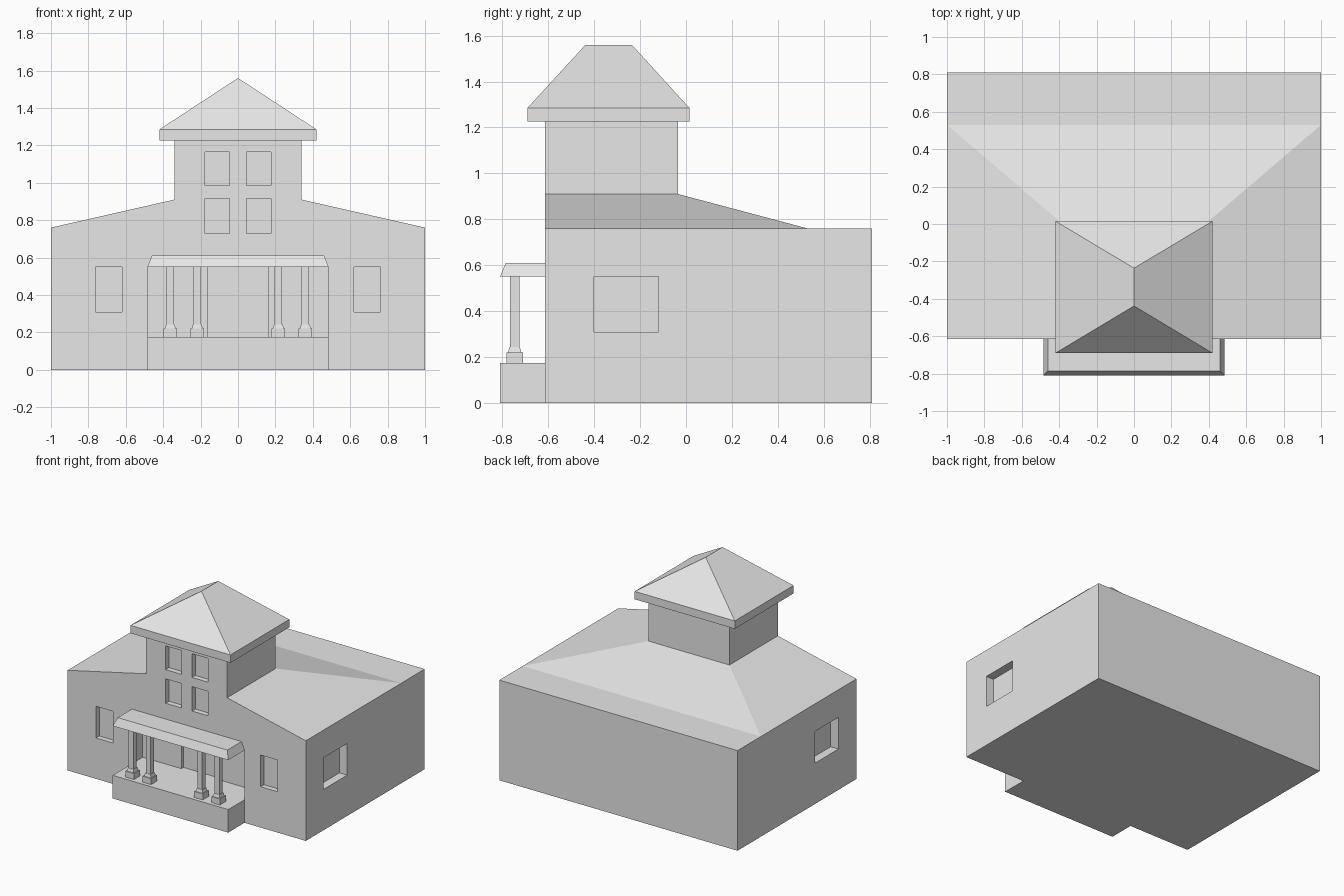
import bpy, bmesh

cube = bpy.data.objects.get("Cube")
if cube:
    bpy.data.objects.remove(cube, do_unlink=True)

grey = bpy.data.materials.new("light_grey")
grey.use_nodes = True
grey.diffuse_color = (0.8, 0.8, 0.8, 1)
grey.node_tree.nodes["Principled BSDF"].inputs["Base Color"].default_value = (0.8, 0.8, 0.8, 1)

FRONT, BACK = -0.615, 0.81
WALL, TOWER, EAVE = 0.76, 0.91, 1.225      # heights of wall top, tower foot, tower eave
TW, TB = 0.34, -0.035                      # tower half width and back


def make(name, bm):
    bmesh.ops.recalc_face_normals(bm, faces=bm.faces)
    mesh = bpy.data.meshes.new(name)
    bm.to_mesh(mesh)
    bm.free()
    mesh.materials.append(grey)
    obj = bpy.data.objects.new(name, mesh)
    bpy.context.scene.collection.objects.link(obj)
    return obj


def frustum(bm, low, high):
    """Solid between two level rectangles (x0, x1, y0, y1, z)."""
    rings = []
    for x0, x1, y0, y1, z in (low, high):
        rings.append([bm.verts.new((x, y, z)) for x, y in
                      ((x0, y0), (x1, y0), (x1, y1), (x0, y1))])
    a, b = rings
    bm.faces.new(a)
    bm.faces.new(b)
    for i in range(4):
        j = (i + 1) % 4
        bm.faces.new((a[i], a[j], b[j], b[i]))


def box(bm, x0, x1, y0, y1, z0, z1):
    frustum(bm, (x0, x1, y0, y1, z0), (x0, x1, y0, y1, z1))


# House body, hipped roof and tower walls as one closed shell
bm = bmesh.new()
sides = []
for s in (-1, 1):
    pts = dict(fb=(s, FRONT, 0), ft=(s, FRONT, WALL), bb=(s, BACK, 0), bt=(s, BACK, WALL),
               hip=(s, 0.53, WALL), tf=(s * TW, FRONT, TOWER), tb=(s * TW, TB, TOWER),
               ef=(s * TW, FRONT, EAVE), eb=(s * TW, TB, EAVE))
    sides.append({k: bm.verts.new(p) for k, p in pts.items()})
L, R = sides
for v in sides:
    for keys in ("fb bb bt hip ft", "ft hip tb tf", "tf tb eb ef"):
        bm.faces.new([v[k] for k in keys.split()])
for a, b in (("fb", "bb"), ("bb", "bt"), ("bt", "hip"), ("hip", "tb"), ("tb", "eb"), ("eb", "ef")):
    bm.faces.new((L[a], R[a], R[b], L[b]))
outline = ("fb", "ft", "tf", "ef")
bm.faces.new([R[k] for k in outline] + [L[k] for k in reversed(outline)])
body = make("house_body", bm)

# Recesses: porch alcove, door, front, tower and side windows
cuts = [(-0.485, 0.485, -0.7, FRONT + 0.165, 0.175, 0.55),
        (-0.16, 0.16, -0.5, FRONT + 0.19, 0.175, 0.55)]
for s in (-1, 1):
    def opening(a, b, y0, y1, z0, z1):
        cuts.append((min(s * a, s * b), max(s * a, s * b), y0, y1, z0, z1))
    opening(0.62, 0.762, -0.7, FRONT + 0.04, 0.31, 0.55)
    opening(0.045, 0.177, -0.7, FRONT + 0.04, 0.985, 1.165)
    opening(0.045, 0.177, -0.7, FRONT + 0.04, 0.73, 0.915)
    opening(0.935, 1.1, -0.4, -0.12, 0.31, 0.55)

bpy.context.view_layer.objects.active = body
for c in cuts:
    bm = bmesh.new()
    box(bm, *c)
    cutter = make("opening_cutter", bm)
    cutter.hide_render = True
    mod = body.modifiers.new("opening", "BOOLEAN")
    mod.operation = "DIFFERENCE"
    mod.solver = "EXACT"
    mod.object = cutter
    bpy.ops.object.modifier_apply(modifier=mod.name)
    bpy.data.objects.remove(cutter, do_unlink=True)

# Tower roof: eave slab with a hipped top ending in a ridge
bm = bmesh.new()
X, Y0, Y1, Z = 0.42, -0.69, 0.015, 1.285
low = [bm.verts.new((x, y, EAVE)) for x, y in ((-X, Y0), (X, Y0), (X, Y1), (-X, Y1))]
top = [bm.verts.new((v.co.x, v.co.y, Z)) for v in low]
rf, rb = bm.verts.new((0, -0.438, 1.56)), bm.verts.new((0, -0.236, 1.56))
bm.faces.new(low)
for i in range(4):
    j = (i + 1) % 4
    bm.faces.new((low[i], low[j], top[j], top[i]))
bm.faces.new((top[0], top[1], rf))
bm.faces.new((top[1], top[2], rb, rf))
bm.faces.new((top[2], top[3], rb))
bm.faces.new((top[3], top[0], rf, rb))
make("tower_roof", bm)

# Porch floor and bevelled canopy
bm = bmesh.new()
box(bm, -0.485, 0.485, -0.81, FRONT, 0, 0.175)
make("porch_floor", bm)
bm = bmesh.new()
frustum(bm, (-0.485, 0.485, -0.81, FRONT, 0.55), (-0.46, 0.46, -0.785, FRONT, 0.61))
make("porch_canopy", bm)

# Four square columns with stepped bases
for i, cx in enumerate((-0.362, -0.218, 0.216, 0.36)):
    def square(half, z):
        return (cx - half, cx + half, -0.746 - half, -0.746 + half, z)
    bm = bmesh.new()
    frustum(bm, square(0.036, 0.175), square(0.036, 0.22))
    frustum(bm, square(0.029, 0.22), square(0.023, 0.243))
    frustum(bm, square(0.02, 0.243), square(0.02, 0.55))
    make(f"porch_column_{i + 1}", bm)
